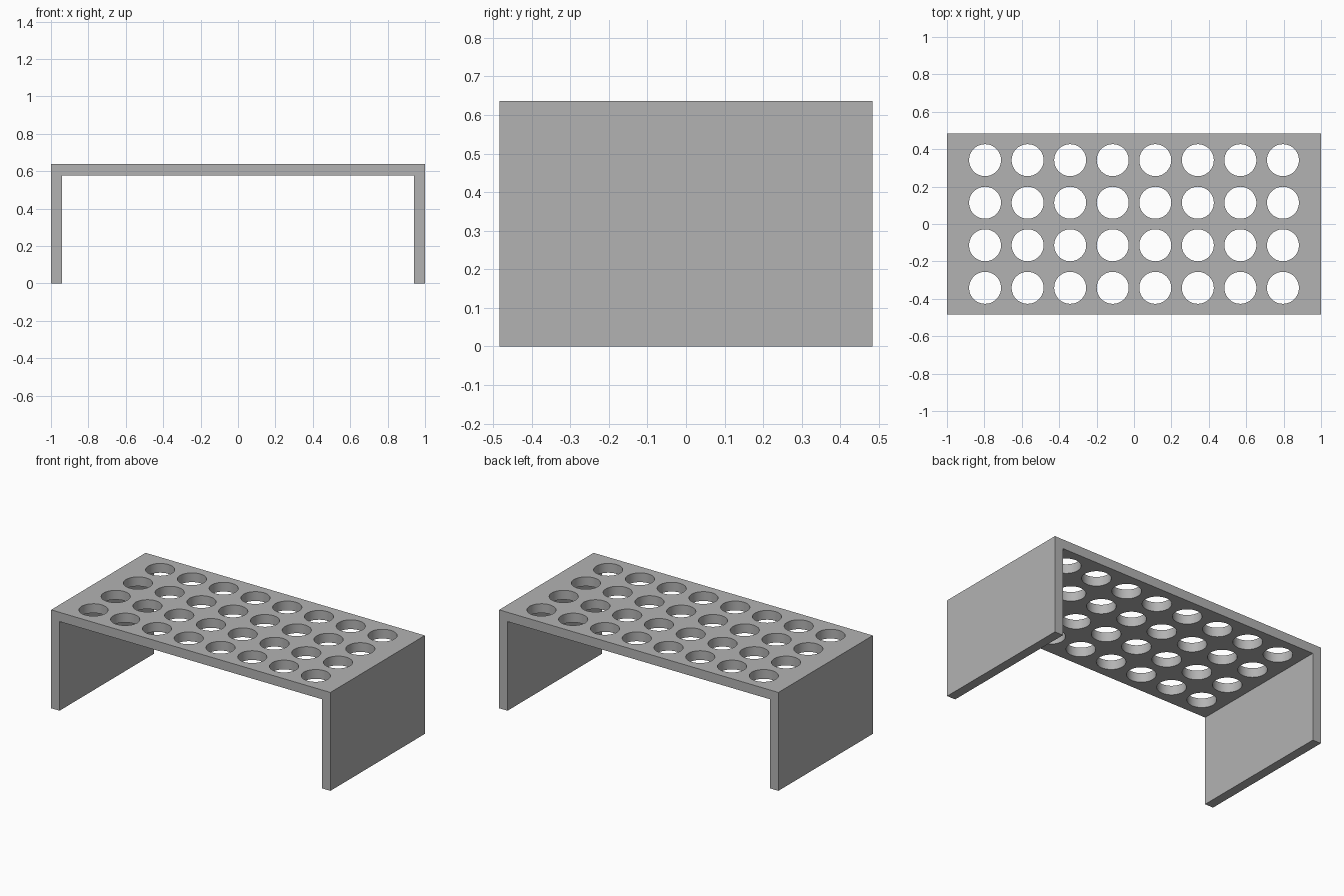
import bpy, bmesh, math
from mathutils import Matrix

if "Cube" in bpy.data.objects:
    bpy.data.objects.remove(bpy.data.objects["Cube"])

WIDTH, DEPTH, HEIGHT, THICK = 2.0, 0.966, 0.637, 0.06
PITCH, RADIUS, COLS, ROWS = 0.2275, 0.0855, 8, 4


def make_object(name, bm):
    bmesh.ops.recalc_face_normals(bm, faces=bm.faces)
    mesh = bpy.data.meshes.new(name)
    bm.to_mesh(mesh)
    bm.free()
    obj = bpy.data.objects.new(name, mesh)
    bpy.context.collection.objects.link(obj)
    return obj


grey = bpy.data.materials.new("light grey")
grey.diffuse_color = (0.45, 0.45, 0.45, 1)
grey.use_nodes = True
grey.node_tree.nodes["Principled BSDF"].inputs["Base Color"].default_value = grey.diffuse_color

# Rack body: a U-shaped profile (two side walls and top) extruded front to back
half, inner, under = WIDTH / 2, WIDTH / 2 - THICK, HEIGHT - THICK
profile = [(-half, 0), (-inner, 0), (-inner, under), (inner, under),
           (inner, 0), (half, 0), (half, HEIGHT), (-half, HEIGHT)]
bm = bmesh.new()
face = bm.faces.new([bm.verts.new((x, -DEPTH / 2, z)) for x, z in profile])
ext = bmesh.ops.extrude_face_region(bm, geom=[face])
verts = [v for v in ext["geom"] if isinstance(v, bmesh.types.BMVert)]
bmesh.ops.translate(bm, verts=verts, vec=(0, DEPTH, 0))
rack = make_object("tube_rack", bm)
rack.data.materials.append(grey)

# Hole cutters: a grid of cylinders through the top
bm = bmesh.new()
for i in range(COLS):
    for j in range(ROWS):
        x = (i - (COLS - 1) / 2) * PITCH
        y = (j - (ROWS - 1) / 2) * PITCH
        bmesh.ops.create_cone(bm, cap_ends=True, segments=48,
                              radius1=RADIUS, radius2=RADIUS, depth=THICK * 3,
                              matrix=Matrix.Translation((x, y, HEIGHT - THICK / 2)))
cutter = make_object("hole_cutter", bm)
cutter.hide_render = True
cutter.data.materials.append(grey)

# Cut the holes and drop the cutter
mod = rack.modifiers.new("holes", 'BOOLEAN')
mod.operation = 'DIFFERENCE'
mod.solver = 'EXACT'
mod.object = cutter
bpy.context.view_layer.objects.active = rack
rack.select_set(True)
bpy.ops.object.modifier_apply(modifier=mod.name)
bpy.data.objects.remove(cutter, do_unlink=True)

# Smooth hole walls, sharp edges elsewhere
bpy.ops.object.shade_smooth_by_angle(angle=math.radians(30))
